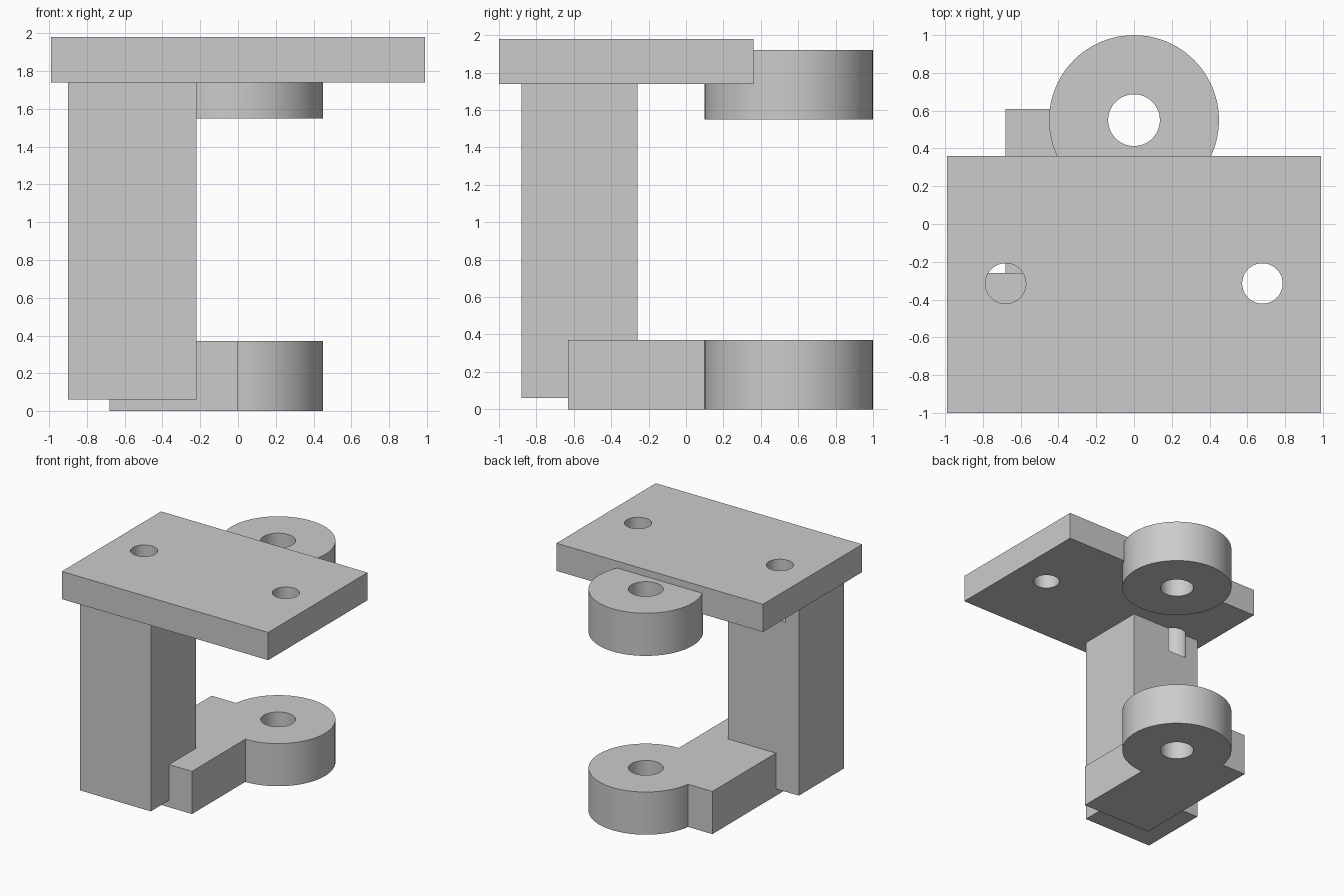
import bpy
import bmesh
import math
from mathutils import Matrix, Vector

old = bpy.data.objects.get("Cube")
if old:
    bpy.data.objects.remove(old, do_unlink=True)

# One plain grey for the whole bracket
grey = bpy.data.materials.new("plain_grey")
grey.use_nodes = True
grey.diffuse_color = (0.6, 0.6, 0.6, 1)
grey.node_tree.nodes["Principled BSDF"].inputs["Base Color"].default_value = (0.6, 0.6, 0.6, 1)


def finish(name, bm):
    mesh = bpy.data.meshes.new(name)
    bm.to_mesh(mesh)
    bm.free()
    mesh.materials.append(grey)
    obj = bpy.data.objects.new(name, mesh)
    bpy.context.collection.objects.link(obj)
    return obj


def box(name, low, high):
    low, high = Vector(low), Vector(high)
    bm = bmesh.new()
    bmesh.ops.create_cube(bm, size=1, matrix=Matrix.Translation((low + high) / 2)
                          @ Matrix.Diagonal((*(high - low), 1)))
    return finish(name, bm)


def disc(name, x, y, radius, bottom, top):
    bm = bmesh.new()
    bmesh.ops.create_cone(bm, cap_ends=True, segments=96, radius1=radius, radius2=radius,
                          depth=top - bottom,
                          matrix=Matrix.Translation((x, y, (bottom + top) / 2)))
    return finish(name, bm)


def combine(obj, tool, operation):
    """Apply a boolean and discard the tool object."""
    tool.hide_render = True
    mod = obj.modifiers.new("boolean", 'BOOLEAN')
    mod.operation = operation
    mod.solver = 'EXACT'
    mod.object = tool
    select(obj)
    bpy.ops.object.modifier_apply(modifier=mod.name)
    bpy.data.objects.remove(tool, do_unlink=True)


def select(obj):
    bpy.ops.object.select_all(action='DESELECT')
    obj.select_set(True)
    bpy.context.view_layer.objects.active = obj


RING_Y, RING_R, BORE_R = 0.55, 0.45, 0.137
HOLE_X, HOLE_Y, HOLE_R = 0.68, -0.315, 0.107
HOLE_FLOOR = 1.53

# Mounting plate and supporting post
plate = box("top_plate", (-0.99, -1, 1.74), (0.99, 0.36, 1.98))
post = box("post", (-0.9, -0.88, 0.06), (-0.22, -0.26, 1.74))

# Screw holes: the one above the post runs on into it
for x in (-HOLE_X, HOLE_X):
    combine(plate, disc("hole_cutter", x, HOLE_Y, HOLE_R, 1.6, 2.1), 'DIFFERENCE')
combine(post, disc("hole_cutter", -HOLE_X, HOLE_Y, HOLE_R, HOLE_FLOOR, 2.1), 'DIFFERENCE')

# Hinge rings; the lower one is joined to the post by a flat arm
upper = disc("upper_ring", 0, RING_Y, RING_R, 1.55, 1.92)
lower = disc("lower_ring_arm", 0, RING_Y, RING_R, 0, 0.37)
combine(lower, box("arm", (-0.68, -0.63, 0), (0, 0.61, 0.37)), 'UNION')
for ring in (upper, lower):
    combine(ring, disc("bore_cutter", 0, RING_Y, BORE_R, -0.2, 2.2), 'DIFFERENCE')

# Smooth round walls, sharp edges elsewhere
for obj in (plate, post, upper, lower):
    select(obj)
    bpy.ops.object.shade_smooth_by_angle(angle=math.radians(25))
